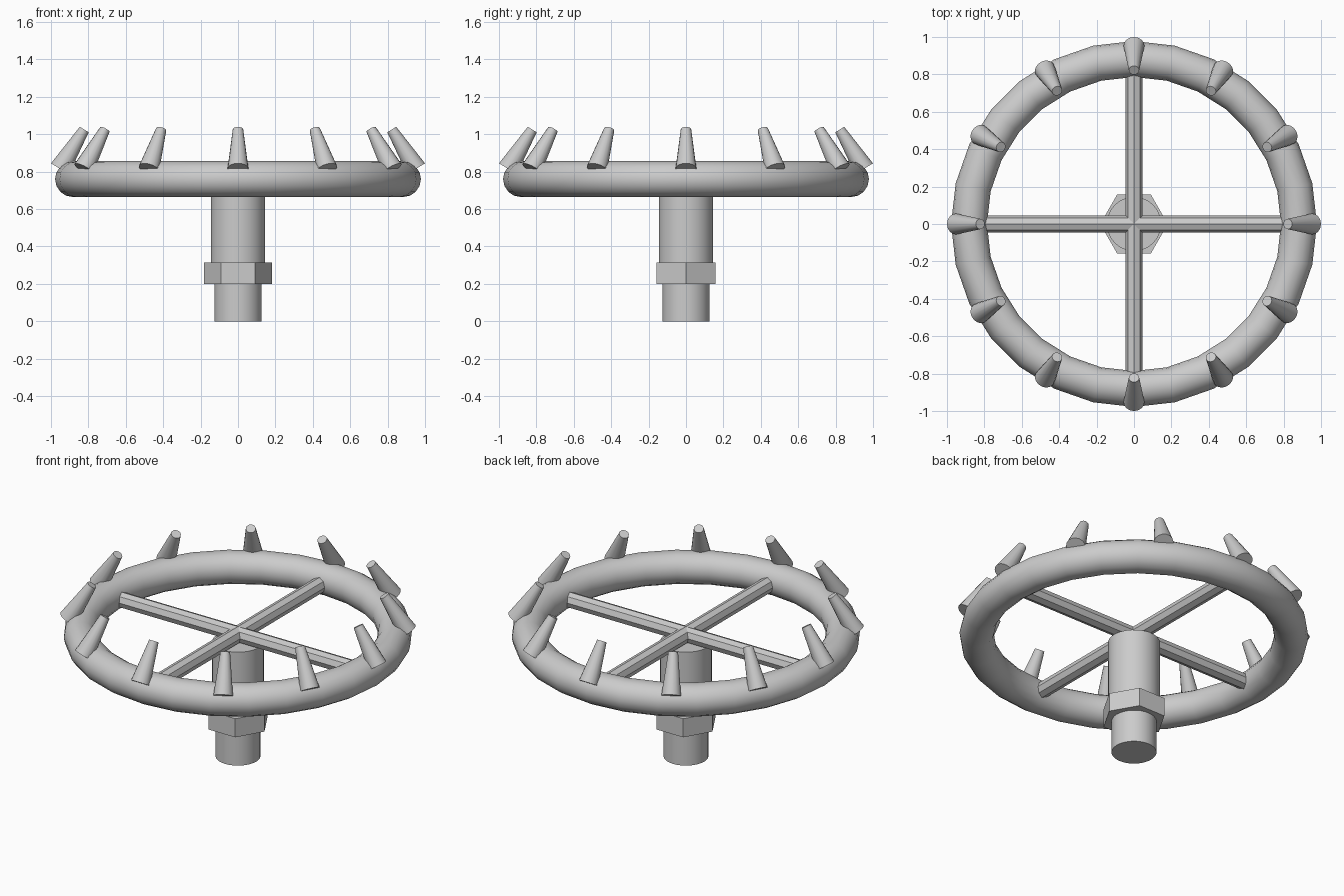
import bpy
from math import pi, radians, sin, cos
from mathutils import Vector

if "Cube" in bpy.data.objects:
    bpy.data.objects.remove(bpy.data.objects["Cube"])


def finish(name, smooth=True):
    ob = bpy.context.object
    ob.name = name
    if smooth:
        bpy.ops.object.shade_smooth_by_angle(angle=radians(35))
    return ob


def rod(name, a, b, r1, r2, sides, spin=0.0, smooth=True):
    """Capped cone or cylinder running from point a to point b."""
    a, b = Vector(a), Vector(b)
    axis = b - a
    bpy.ops.mesh.primitive_cone_add(vertices=sides, radius1=r1, radius2=r2,
                                    depth=axis.length, location=(a + b) / 2)
    ob = finish(name, smooth)
    ob.rotation_mode = 'QUATERNION'
    turn = Vector((0, 0, 1)).rotation_difference(axis)
    ob.rotation_quaternion = turn @ Vector((1, 0, 0)).rotation_difference(
        Vector((cos(spin), sin(spin), 0)))
    return ob


RING_Z = 0.76

# Threaded stub, hex nut and hub column
rod("inlet_stub", (0, 0, 0), (0, 0, 0.21), 0.126, 0.126, 32)
rod("hex_nut", (0, 0, 0.2), (0, 0, 0.315), 0.181, 0.181, 6, pi / 2, False)
rod("hub_column", (0, 0, 0.31), (0, 0, 0.71), 0.145, 0.145, 32)

# Ring pipe
bpy.ops.mesh.primitive_torus_add(major_radius=0.882, minor_radius=0.096,
                                 major_segments=28, minor_segments=16,
                                 location=(0, 0, RING_Z))
finish("ring_pipe")

# Two crossing feed pipes form the four spokes
rod("spoke_x", (-0.83, 0, 0.755), (0.83, 0, 0.755), 0.046, 0.046, 8, 0, False)
rod("spoke_y", (0, -0.83, 0.755), (0, 0.83, 0.755), 0.046, 0.046, 8, 0, False)

# Twelve tapered nozzles leaning inwards
for i in range(12):
    t = i * pi / 6
    d = Vector((cos(t), sin(t), 0))
    up = Vector((0, 0, 1))
    rod(f"nozzle_{i + 1}", d * 0.952 + up * 0.815, d * 0.822 + up * 1.025,
        0.056, 0.028, 16)
